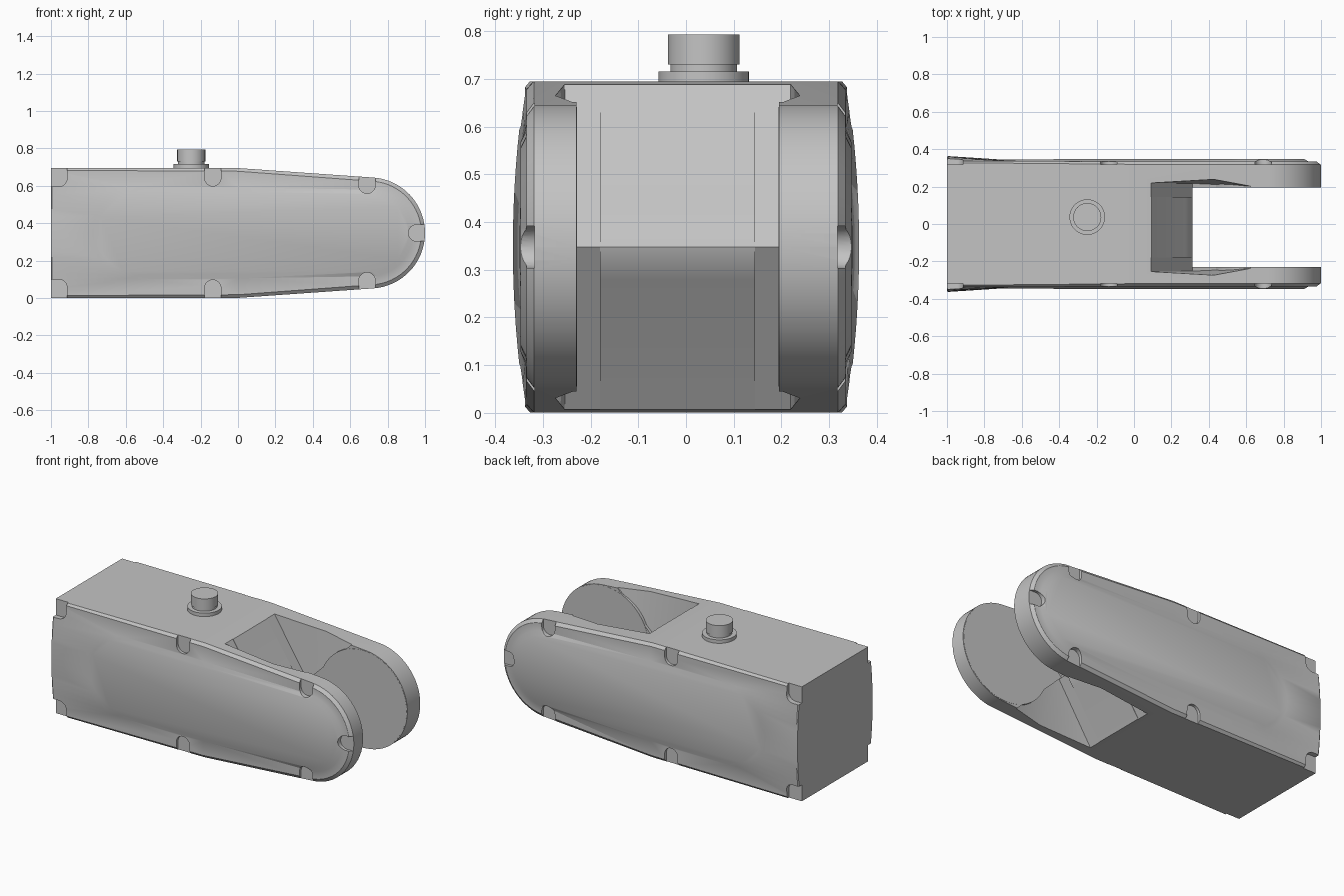
import bpy, bmesh
from math import sin, cos, pi, radians

if "Cube" in bpy.data.objects:
    bpy.data.objects.remove(bpy.data.objects["Cube"])

grey = bpy.data.materials.new("plain grey")
grey.use_nodes = True
tone = (0.55, 0.55, 0.55, 1)
grey.diffuse_color = tone
grey.node_tree.nodes["Principled BSDF"].inputs["Base Color"].default_value = tone

MID = 0.348      # height of the long axis
ARM_X = 0.703    # centre of the rounded fork ends
N_END, N_ARC = 16, 32


def make_object(name, bm):
    bmesh.ops.recalc_face_normals(bm, faces=bm.faces[:])
    mesh = bpy.data.meshes.new(name)
    bm.to_mesh(mesh)
    bm.free()
    mesh.materials.append(grey)
    ob = bpy.data.objects.new(name, mesh)
    bpy.context.collection.objects.link(ob)
    return ob


def hull(name, points):
    bm = bmesh.new()
    for p in points:
        bm.verts.new(p)
    res = bmesh.ops.convex_hull(bm, input=bm.verts[:])
    junk = {v for v in res["geom_interior"] + res["geom_unused"]
            if isinstance(v, bmesh.types.BMVert)}
    bmesh.ops.delete(bm, geom=list(junk), context="VERTS")
    return make_object(name, bm)


def prism(name, profile, y0, y1):
    bm = bmesh.new()
    a, b = [[bm.verts.new((x, y, z)) for x, z in profile] for y in (y0, y1)]
    bm.faces.new(a)
    bm.faces.new(b)
    for i in range(len(a)):
        j = (i + 1) % len(a)
        bm.faces.new((a[i], a[j], b[j], b[i]))
    return make_object(name, bm)


def activate(ob):
    bpy.ops.object.select_all(action="DESELECT")
    bpy.context.view_layer.objects.active = ob
    ob.select_set(True)


def cut(ob, cutter):
    cutter.hide_render = True
    mod = ob.modifiers.new("cut", "BOOLEAN")
    mod.object, mod.operation, mod.solver = cutter, "DIFFERENCE", "EXACT"
    activate(ob)
    bpy.ops.object.modifier_apply(modifier=mod.name)
    bpy.data.objects.remove(cutter)


def smooth(ob):
    activate(ob)
    bpy.ops.object.shade_smooth_by_angle(angle=radians(32))


def ring(left_x, left_r, knee_r, right_r, y_end, y_edge, y, square):
    """One side outline: left end, top knee, right arc, bottom knee."""
    pts = []
    for i in range(N_END + 1):
        a = -pi / 2 + pi * i / N_END
        s = 2 * i / N_END - 1 if square else sin(a)
        x = left_x if square else left_x - left_r * cos(a)
        pts.append((x, y_end - (y_end - y_edge) * s * s, MID + left_r * s))
    pts.append((0, y, MID + knee_r))
    for i in range(N_ARC + 1):
        a = radians(86) * (1 - 2 * i / N_ARC)
        pts.append((ARM_X + right_r * cos(a), y, MID + right_r * sin(a)))
    pts.append((0, y, MID - knee_r))
    return pts


# Housing: rings lofted from one flank panel across to the other
flank = [
    ring(-0.53, 0.222, 0.219, 0.208, 0.345, 0.346, 0.347, False),
    ring(-0.53, 0.247, 0.243, 0.232, 0.349, 0.336, 0.335, False),
    ring(-0.994, 0.335, 0.330, 0.277, 0.363, 0.338, 0.334, True),
    ring(-1.0, 0.347, 0.347, 0.297, 0.360, 0.328, 0.319, True),
]
loops = [[(x, -y, z) for x, y, z in r] for r in flank] + flank[::-1]
bm = bmesh.new()
rows = [[bm.verts.new(p) for p in loop] for loop in loops]
for a, b in zip(rows, rows[1:]):
    for i in range(len(a)):
        j = (i + 1) % len(a)
        bm.faces.new((a[i], a[j], b[j], b[i]))
bm.faces.new(rows[0])
bm.faces.new(rows[-1])
body = make_object("forked_housing", bm)

# Fork slot with a rounded wedge back wall
slope = [(0.02, 0.45), (0.275, 0.068), (0.3, 0.036), (0.312, 0.0)]
wall = [(x, MID + z) for x, z in slope]
wall += [(x, MID - z) for x, z in slope[-2::-1]]
cut(body, prism("slot_cutter", wall + [(1.2, -0.1), (1.2, 0.8)], -0.23, 0.195))

# Shallow facets on the inside of each arm, above and below
for side, base in ((1, 0.195), (-1, 0.23)):
    for up in (1, -1):
        deep = [(0.02, 0.025, 0.45), (0.312, 0.022, 0.0),
                (0.45, 0.048, 0.38), (0.7, 0.004, 0.38)]
        pts = [(x, side * (base + d), MID + up * z) for x, d, z in deep]
        pts += [(x, side * (base - 0.05), MID + up * z) for x, d, z in deep]
        cut(body, hull("facet_cutter", pts))

# U-shaped fastener notches around both flanks: centre, open directions
notches = [(0.955, 0, [(0.1, 0)])]
for up in (1, -1):
    notches += [(-0.135, up * 0.295, [(0, up * 0.1)]),
                (0.69, up * 0.255, [(0, up * 0.1)]),
                (-0.958, up * 0.292, [(0, up * 0.1), (-0.1, 0), (-0.1, up * 0.1)])]
for side in (1, -1):
    for cx, cz, ways in notches:
        pts = []
        for dx, dz in [(0, 0)] + ways:
            for i in range(24):
                a = 2 * pi * i / 24
                for y in (0.318, 0.42):
                    pts.append((cx + dx + 0.044 * cos(a), side * y,
                                MID + cz + dz + 0.044 * sin(a)))
        cut(body, hull("notch_cutter", pts))
smooth(body)

# Round bearing pads on the inside of the fork arms
for name, y0, y1 in (("left_arm_pad", 0.194, 0.3), ("right_arm_pad", -0.3, -0.229)):
    circle = [(ARM_X + 0.293 * cos(2 * pi * i / 64), MID + 0.293 * sin(2 * pi * i / 64))
              for i in range(64)]
    smooth(prism(name, circle, y0, y1))

# Top button: flange, short neck and cap, turned from a profile
profile = [(0, 0.68), (0.095, 0.68), (0.095, 0.716), (0.07, 0.716),
           (0.07, 0.73), (0.075, 0.73), (0.075, 0.793), (0, 0.793)]
bm = bmesh.new()
verts = [bm.verts.new((r - 0.25, 0.037, z)) for r, z in profile]
edges = [bm.edges.new(pair) for pair in zip(verts, verts[1:])]
bmesh.ops.spin(bm, geom=verts + edges, cent=(-0.25, 0.037, 0), axis=(0, 0, 1),
               angle=2 * pi, steps=48)
bmesh.ops.remove_doubles(bm, verts=bm.verts[:], dist=0.0001)
smooth(make_object("top_button", bm))
